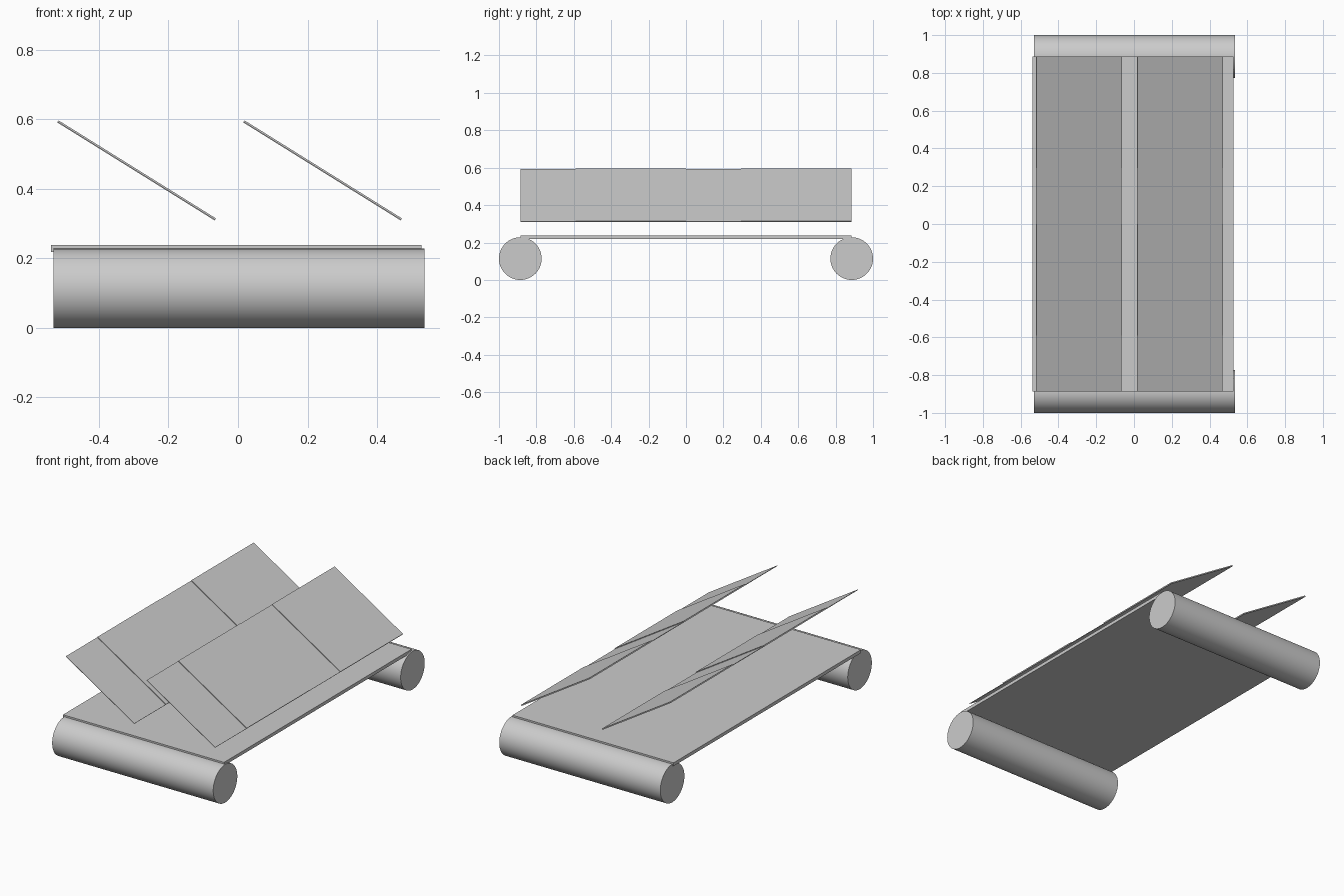
import bpy
import math
from mathutils import Vector

cube = bpy.data.objects.get("Cube")
if cube:
    bpy.data.objects.remove(cube, do_unlink=True)

grey = bpy.data.materials.new("plain_grey")
grey.use_nodes = True
grey.diffuse_color = (0.6, 0.6, 0.6, 1)
grey.node_tree.nodes["Principled BSDF"].inputs["Base Color"].default_value = (0.6, 0.6, 0.6, 1)


def finish(name):
    obj = bpy.context.object
    obj.name = name
    obj.data.materials.append(grey)
    return obj


def box(name, center, size, tilt=0):
    bpy.ops.mesh.primitive_cube_add(size=1, location=center, rotation=(0, tilt, 0))
    obj = finish(name)
    obj.scale = size
    return obj


# Rollers under the front and back edges
radius = 0.114
reach = 1 - radius
for name, side in (("front_roller", -1), ("back_roller", 1)):
    bpy.ops.mesh.primitive_cylinder_add(
        vertices=64, radius=radius, depth=1.066,
        location=(0.003, side * reach, radius), rotation=(0, math.pi / 2, 0))
    finish(name)
    bpy.ops.object.shade_smooth_by_angle(angle=math.radians(30))

# Flat deck resting on the rollers
box("deck", (-0.005, 0, 0.228), (1.066, 2 * reach, 0.02))

# Two tilted canopies, each a row of thin sheets with alternating thickness
slope = Vector((0.453, 0, -0.282))
tilt = math.atan2(-slope.z, slope.x)
normal = Vector((-slope.z, 0, slope.x)).normalized()
unit = reach / 3
spans = ((-3, -2, 0.003), (-2, 0, 0.007), (0, 1, 0.003), (1, 3, 0.007))
for side, top_x in (("right", -0.518), ("left", 0.017)):
    base = Vector((top_x, 0, 0.594)) + slope / 2 - normal * 0.0035
    for i, (start, end, thickness) in enumerate(spans, 1):
        center = base + normal * thickness / 2
        center.y = unit * (start + end) / 2
        box(f"{side}_canopy_sheet_{i}", center,
            (slope.length, unit * (end - start), thickness), tilt)
